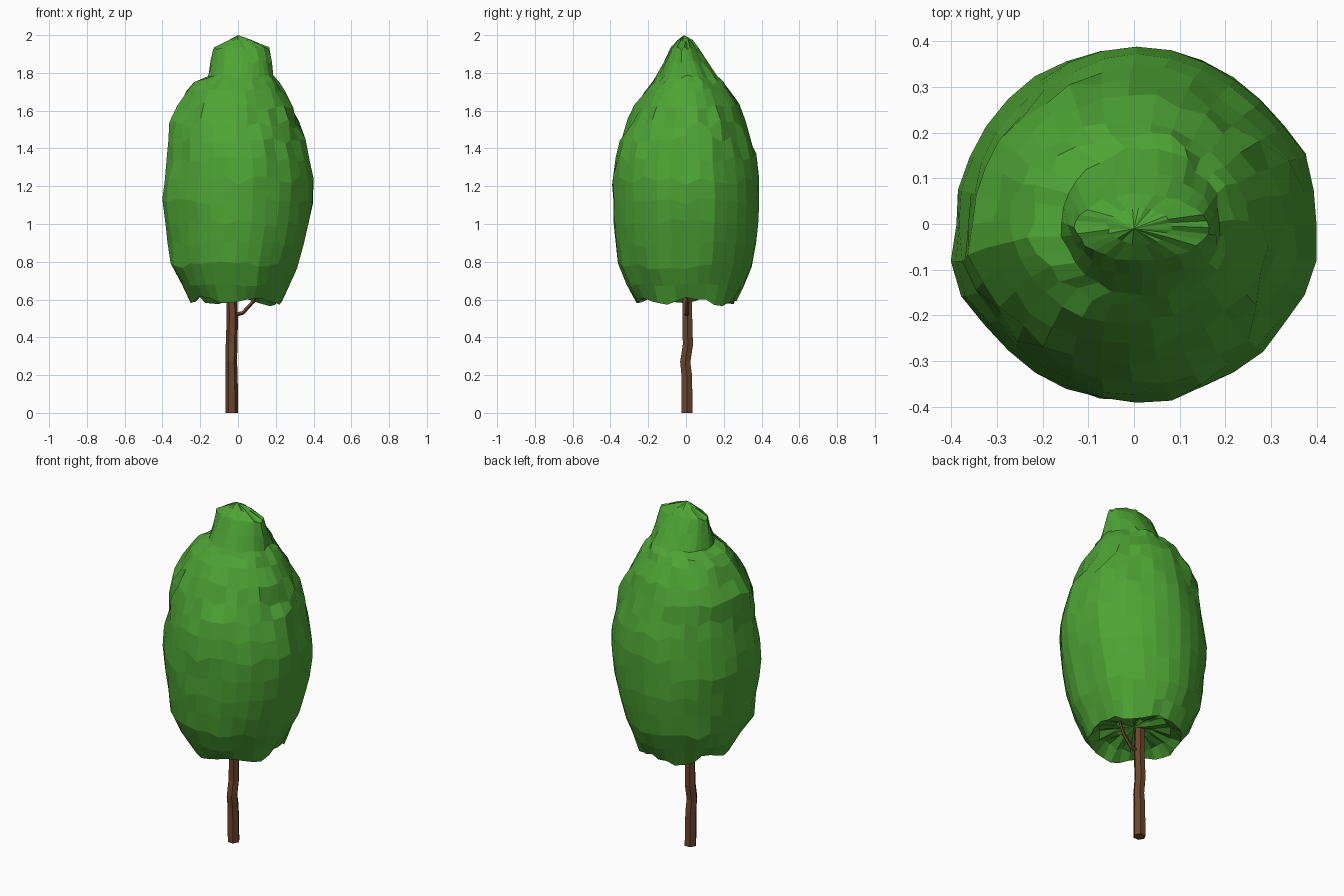
import bpy, bmesh, math, random
from mathutils import Vector

random.seed(11)


def material(name, color):
    m = bpy.data.materials.new(name)
    m.diffuse_color = (*color, 1)
    return m


def finish(bm, name, mat):
    bmesh.ops.recalc_face_normals(bm, faces=bm.faces)
    me = bpy.data.meshes.new(name)
    bm.to_mesh(me)
    bm.free()
    me.materials.append(mat)
    ob = bpy.data.objects.new(name, me)
    bpy.context.collection.objects.link(ob)
    return ob


def skin(bm, rings):
    for a, b in zip(rings, rings[1:]):
        n = len(a)
        for i in range(n):
            j = (i + 1) % n
            bm.faces.new((a[i], a[j], b[j], b[i]))


def limb(name, path, mat, sides):
    """Tapered tube through (x, y, z, radius) points."""
    bm = bmesh.new()
    pts = [Vector(p[:3]) for p in path]
    rings = []
    for k, p in enumerate(pts):
        d = pts[min(k + 1, len(pts) - 1)] - pts[max(k - 1, 0)]
        if p.z == 0:
            d = Vector((0, 0, 1))
        q = Vector((0, 0, 1)).rotation_difference(d)
        rings.append([bm.verts.new(p + q @ Vector((math.cos(t), math.sin(t), 0)) * path[k][3])
                      for t in (2 * math.pi * i / sides for i in range(sides))])
    skin(bm, rings)
    bm.faces.new(rings[0])
    bm.faces.new(rings[-1])
    return finish(bm, name, mat)


def bump(t, degrees, width=0.2):
    d = (t - math.radians(degrees) + math.pi) % (2 * math.pi) - math.pi
    return math.exp(-(d / width) ** 2)


green = material("leaf_green", (0.075, 0.37, 0.035))
brown = material("bark_brown", (0.15, 0.06, 0.025))

# Crown: rings of z, x min, x max, y min, y max, radial jitter, height jitter
PROFILE = [
    (0.655, -0.10, 0.10, -0.10, 0.10, 0.10, 0.015),
    (0.635, -0.20, 0.19, -0.20, 0.20, 0.05, 0.02),
    (0.59, -0.25, 0.235, -0.26, 0.265, 0.03, 0.012),
    (0.68, -0.30, 0.275, -0.31, 0.31, 0.015, 0.01),
    (0.78, -0.345, 0.31, -0.36, 0.35, 0.012, 0.02),
    (0.90, -0.36, 0.345, -0.375, 0.37, 0.012, 0.02),
    (1.01, -0.375, 0.375, -0.385, 0.382, 0.012, 0.02),
    (1.12, -0.388, 0.39, -0.388, 0.385, 0.012, 0.02),
    (1.23, -0.38, 0.392, -0.388, 0.382, 0.015, 0.025),
    (1.35, -0.36, 0.372, -0.375, 0.365, 0.02, 0.025),
    (1.44, -0.35, 0.345, -0.35, 0.345, 0.035, 0.03),
    (1.53, -0.34, 0.32, -0.315, 0.315, 0.05, 0.03),
    (1.62, -0.31, 0.285, -0.27, 0.28, 0.04, 0.02),
    (1.71, -0.27, 0.245, -0.215, 0.225, 0.03, 0.012),
    (1.75, -0.225, 0.21, -0.18, 0.20, 0.06, 0.012),
    (1.78, -0.155, 0.19, -0.155, 0.165, 0.05, 0.01),
    (1.86, -0.14, 0.18, -0.115, 0.11, 0.04, 0.01),
    (1.93, -0.13, 0.16, -0.08, 0.065, 0.04, 0.01),
    (1.97, -0.06, 0.08, -0.045, 0.035, 0.06, 0.006),
]
N = 32
bm = bmesh.new()
rings = []
for k, (z, x0, x1, y0, y1, rj, zj) in enumerate(PROFILE):
    cx, cy, rx, ry = (x0 + x1) / 2, (y0 + y1) / 2, (x1 - x0) / 2, (y1 - y0) / 2
    ring = []
    for i in range(N):
        t = 2 * math.pi * i / N
        f = 1 + random.uniform(-rj, rj)
        if 3 < k < 13:  # leaning corners seen from the top
            f += 0.06 * bump(t, 197) + 0.045 * bump(t, 22) + 0.03 * bump(t, -17)
        h = z + random.uniform(-zj, zj)
        if k == 2:      # scalloped hem
            h += 0.018 * math.sin(5 * t + 1)
        ring.append(bm.verts.new((cx + rx * f * math.cos(t), cy + ry * f * math.sin(t), h)))
    rings.append(ring)
skin(bm, rings)
for ring, tip in ((rings[0], (0, 0, 0.66)), (rings[-1], (0.0, -0.01, 2.0))):
    c = bm.verts.new(tip)
    for i in range(N):
        bm.faces.new((ring[i], ring[(i + 1) % N], c))
finish(bm, "crown", green)

# Trunk with a slight bend
limb("trunk", [(-0.033, 0.006, 0, 0.034), (-0.034, 0.004, 0.2, 0.032),
               (-0.036, -0.004, 0.27, 0.031), (-0.034, 0.010, 0.36, 0.031),
               (-0.03, 0.007, 0.5, 0.030), (-0.036, 0.005, 0.68, 0.028)], brown, 6)

# Small side branch
limb("branch", [(-0.02, 0.005, 0.52, 0.013), (0.025, 0.005, 0.53, 0.011),
                (0.08, 0.008, 0.59, 0.010), (0.11, 0.01, 0.66, 0.007)], brown, 5)
